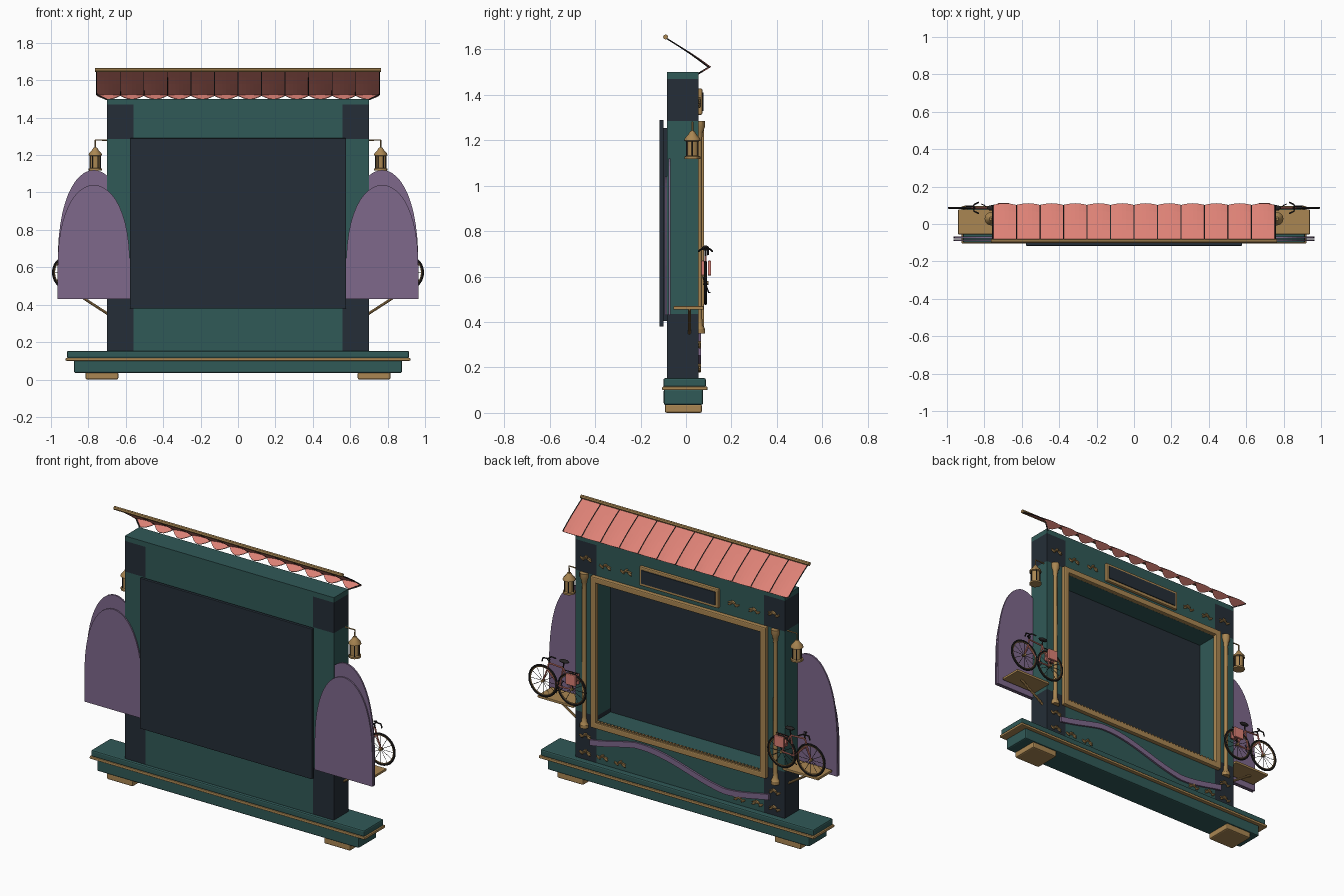
import bpy, bmesh
from math import sin, cos, pi, tau
from mathutils import Vector, Matrix

if "Cube" in bpy.data.objects:
    bpy.data.objects.remove(bpy.data.objects["Cube"])


def material(name, r, g, b):
    m = bpy.data.materials.new(name)
    m.use_nodes = True
    m.diffuse_color = (r, g, b, 1)
    m.node_tree.nodes["Principled BSDF"].inputs["Base Color"].default_value = (r, g, b, 1)
    return m


GREEN = material("deep green", .03, .1, .095)
DARK = material("dark slate", .018, .027, .038)
GOLD = material("antique gold", .4, .24, .085)
SALMON = material("salmon", .72, .22, .18)
PURPLE = material("dusty purple", .21, .14, .26)
BLACK = material("tyre black", .02, .018, .018)


def finish(name, bm, mat, smooth=False):
    bmesh.ops.recalc_face_normals(bm, faces=bm.faces)
    me = bpy.data.meshes.new(name)
    bm.to_mesh(me)
    bm.free()
    me.materials.append(mat)
    ob = bpy.data.objects.new(name, me)
    bpy.context.collection.objects.link(ob)
    if smooth:
        bpy.context.view_layer.objects.active = ob
        bpy.ops.object.select_all(action='DESELECT')
        ob.select_set(True)
        bpy.ops.object.shade_smooth_by_angle()
    return ob


def add_box(bm, xs, ys, zs):
    centre = Vector((sum(xs), sum(ys), sum(zs))) / 2
    size = [abs(a[1] - a[0]) for a in (xs, ys, zs)]
    bmesh.ops.create_cube(bm, size=1, matrix=Matrix.Translation(centre) @ Matrix.Diagonal((*size, 1)))


def box(name, xs, ys, zs, mat, bevel=0):
    bm = bmesh.new()
    add_box(bm, xs, ys, zs)
    if bevel:
        bmesh.ops.bevel(bm, geom=bm.edges[:], offset=bevel, segments=2, affect='EDGES', profile=.5)
    return finish(name, bm, mat)


def slab(name, outline, y0, y1, mat):
    """Extrude an x-z outline through a depth."""
    bm = bmesh.new()
    face = bm.faces.new([bm.verts.new((x, y0, z)) for x, z in outline])
    ext = bmesh.ops.extrude_face_region(bm, geom=[face])
    bmesh.ops.translate(bm, vec=(0, y1 - y0, 0),
                        verts=[v for v in ext["geom"] if isinstance(v, bmesh.types.BMVert)])
    return finish(name, bm, mat)


def tube(name, paths, r, mat, closed=False, sides=2):
    """One mesh of round bars along one or more paths."""
    cu = bpy.data.curves.new(name, 'CURVE')
    cu.dimensions = '3D'
    cu.bevel_depth, cu.bevel_resolution, cu.use_fill_caps = r, sides, True
    for pts in paths:
        sp = cu.splines.new('POLY')
        sp.points.add(len(pts) - 1)
        for p, q in zip(sp.points, pts):
            p.co = (*q, 1)
        sp.use_cyclic_u = closed
    tmp = bpy.data.objects.new(name + "_path", cu)
    bm = bmesh.new()
    me = bpy.data.meshes.new_from_object(tmp)
    bm.from_mesh(me)
    bpy.data.objects.remove(tmp)
    bpy.data.meshes.remove(me)
    return finish(name, bm, mat, True)


def lathe(name, profile, x, y, mat, steps=12):
    bm = bmesh.new()
    vs = [bm.verts.new((x + r, y, z)) for r, z in profile]
    es = [bm.edges.new(p) for p in zip(vs, vs[1:])]
    bmesh.ops.spin(bm, geom=vs + es, cent=(x, y, 0), axis=(0, 0, 1), angle=tau, steps=steps)
    bmesh.ops.remove_doubles(bm, verts=bm.verts, dist=.0002)
    return finish(name, bm, mat, True)


# Stepped base
box("base_lower", (-.877, .877), (-.098, .075), (.035, .105), GREEN, .008)
box("base_gold_strip", (-.922, .922), (-.105, .095), (.1, .116), GOLD, .005)
box("base_upper", (-.915, .915), (-.1, .088), (.114, .153), GREEN, .008)

# Frame body with a deep central opening
YB = (-.083, .055)
box("lower_beam", (-.56, .56), YB, (.15, .41), GREEN)
box("upper_beam", (-.56, .56), YB, (1.25, 1.5), GREEN)
box("back_panel", (-.577, .577), (-.117, -.098), (.38, 1.29), DARK, .003)
box("inner_screen", (-.56, .56), (-.1, -.078), (.405, 1.255), DARK)

# Gilt moulding around the opening
for s in (-1, 1):
    box("frame_side", (s * .55, s * .588), (.05, .08), (.37, 1.285), GOLD, .006)
for z in (.37, 1.25):
    box("frame_rail", (-.588, .588), (.05, .08), (z, z + .036), GOLD, .006)
bm = bmesh.new()
for i in range(48):
    x = -.54 + i * 1.08 / 47
    add_box(bm, (x - .006, x + .006), (.057, .075), (.404, .414))
finish("frame_beads", bm, GOLD)

# Name plaque
box("plaque_border", (-.265, .265), (.05, .072), (1.312, 1.428), GOLD, .006)
box("plaque_field", (-.247, .247), (.06, .077), (1.33, 1.41), DARK)

# Wavy ribbon on the lower beam
N = 36
xs = [.6 - 1.2 * i / N for i in range(N + 1)]
wave = [(x, .272 + .062 * sin(4.9 * (x + .06)) * (1 - .55 * max(0, abs(x) - .3) / .3)) for x in xs]
slab("ribbon", [(x, z + .017) for x, z in wave] + [(x, z - .017) for x, z in wave[::-1]], .05, .066, PURPLE)


def sprig(name, x, z, s):
    """A stem with three small leaves."""
    tube(name + "_stem", [[(x + s * (t - 2) * .018, .06, z + .006 * sin(t * 1.6)) for t in range(5)]], .004, GOLD)
    bm = bmesh.new()
    for k in (-1, 0, 1):
        m = (Matrix.Translation((x + s * k * .024, .06, z + .008 * (-1) ** k))
             @ Matrix.Rotation(s * .5 * (-1) ** k, 4, 'Y') @ Matrix.Diagonal((.017, .008, .007, 1)))
        bmesh.ops.create_icosphere(bm, subdivisions=1, radius=1, matrix=m)
    finish(name + "_leaves", bm, GOLD)


def hill(top, z0=.43):
    """Half of a rounded hill flat, inner edge to outer edge."""
    pts = [(.577, z0)]
    for i in range(25):
        a = pi * i / 24
        x = .771 - .194 * cos(a)
        pts.append((x, z0 + (top - z0) * (.18 + .82 * sin(a) ** .75 if 0 < i < 24 else .1)))
    return pts + [(.965, z0)]


def bicycle(s):
    Y, Z, R = .086, .572, .092
    rear, front, crank = (.703, Z), (.897, Z), (.785, Z - .005)
    seat, head, fork = (.762, .685), (.858, .69), (.868, .65)
    P = lambda p, y=Y: (s * p[0], y, p[1])
    ring = lambda c, r, n=28: [P((c[0] + r * cos(tau * i / n), c[1] + r * sin(tau * i / n))) for i in range(n)]
    tube("bike_tyres", [ring(rear, R), ring(front, R)], .006, BLACK, True)
    tube("bike_rims", [ring(rear, R - .008), ring(front, R - .008)], .003, GOLD, True, 1)
    spokes = [[P(c), P((c[0] + (R - .008) * cos(tau * i / 12), c[1] + (R - .008) * sin(tau * i / 12)))]
              for c in (rear, front) for i in range(12)]
    tube("bike_spokes", spokes, .0014, BLACK, False, 0)
    tube("bike_hubs", [[P(c, Y - .012), P(c, Y + .012)] for c in (rear, front)], .008, GOLD)
    tube("bike_frame", [[P(a), P(b)] for a, b in (
        (rear, crank), (rear, seat), (crank, seat), (crank, fork), (seat, head), (head, fork), (fork, front))],
        .0048, SALMON)
    tube("bike_crank", [ring(crank, .018, 14)], .003, BLACK, True)
    tube("bike_pedals", [[P(crank), P((.8, .53), Y + .014), P((.815, .53), Y + .02)],
                         [P(crank), P((.77, .6), Y - .012)]], .003, BLACK)
    tube("bike_handlebar", [[P(head), P((.852, .715))],
                            [P((.83, .712), Y - .03), P((.855, .722), Y - .018), P((.858, .718)),
                             P((.855, .722), Y + .018), P((.83, .712), Y + .03)],
                            [P((.858, .72), Y + .01), P((.89, .718), Y + .01), P((.897, .695), Y + .01)]],
         .0042, BLACK)
    tube("bike_seat_post", [[P(seat), P((.757, .72))]], .004, BLACK)
    bm = bmesh.new()
    bmesh.ops.create_icosphere(bm, subdivisions=2, radius=1, matrix=Matrix.Translation(P((.755, .727)))
                               @ Matrix.Diagonal((.032, .016, .01, 1)))
    finish("bike_saddle", bm, BLACK, True)
    tube("bike_rack", [[P((.755, .675)), P((.665, .675))], [P((.68, .675)), P(rear)]], .003, BLACK)
    for y in (.066, .096):
        box("bike_pannier", (s * .665, s * .73), (y, y + .015), (.605, .67), SALMON, .004)


for s in (-1, 1):
    box("foot", (s * .64, s * .815), (-.093, .07), (0, .04), GOLD, .008)

    # Side posts with dark end blocks
    for name, z0, z1, mat in (("post_foot", .15, .435, DARK), ("post_middle", .435, 1.285, GREEN),
                              ("post_head", 1.285, 1.47, DARK), ("post_cap", 1.47, 1.5, GREEN)):
        box(name, (s * .56, s * .7), YB, (z0, z1), mat)

    # Slim column beside the moulding
    lathe("column", [(0, .35), (.026, .35), (.026, .37), (.016, .385), (.013, .42), (.012, 1.2),
                     (.016, 1.235), (.026, 1.26), (.026, 1.285), (0, 1.285)], s * .64, .058, GOLD)

    # Sprigs
    for x, z in ((.36, 1.365), (.5, 1.36), (.63, 1.375), (.4, .195), (.52, .2), (.635, .3), (.635, .2)):
        sprig("sprig", s * x, z, s)

    # Painted hill flats, the taller one behind
    slab("tall_hill", [(s * x, z) for x, z in hill(1.12)], -.078, -.068, PURPLE)
    slab("short_hill", [(s * x, z) for x, z in hill(1.04)], -.092, -.084, PURPLE)

    # Hanging lantern
    lx, ly = s * .763, .028
    tube("lantern_arm", [[(s * .69, ly, 1.28), (lx, ly, 1.28), (lx, ly, 1.22)]], .004, GOLD)
    lathe("lantern", [(0, 1.118), (.035, 1.118), (.035, 1.128), (.027, 1.132), (.027, 1.195), (.036, 1.198),
                      (.034, 1.208), (.018, 1.226), (.01, 1.24), (0, 1.24)], lx, ly, GOLD)
    tube("lantern_bars", [[(lx + .028 * cos(a), ly + .028 * sin(a), z) for z in (1.125, 1.2)]
                          for a in [tau * i / 6 for i in range(6)]], .003, BLACK)

    # Bracketed shelf and bicycle
    box("shelf", (s * .7, s * .94), (-.055, .078), (.455, .47), GOLD, .003)
    tube("shelf_brace", [[(s * .695, .015, .35), (s * .86, .015, .457)]], .007, GOLD)
    bicycle(s)

    # Awning strut
    tube("awning_strut", [[(s * .69, .052, 1.492), (s * .752, .1, 1.521)]], .004, BLACK)

# Awning of twelve panels with a scalloped eave
PROFILE = ((-.09, 1.65), (-.035, 1.616), (.018, 1.581), (.062, 1.549), (.1, 1.52))
PANELS, SUB, HALF = 12, 6, .755
W = 2 * HALF / PANELS
bm = bmesh.new()
grid = []
for i in range(PANELS * SUB + 1):
    bulge = sin(pi * (i % SUB) / SUB)
    col = [bm.verts.new((-HALF + i * W / SUB, y + .009 * bulge * k / 4, z + .003 * bulge * k / 4))
           for k, (y, z) in enumerate(PROFILE)]
    # folded lip under the eave
    col.append(bm.verts.new((col[0].co.x, .099 - .036 * bulge, 1.518 - .02 * bulge)))
    grid.append(col)
for a, b in zip(grid, grid[1:]):
    for k in range(len(PROFILE)):
        bm.faces.new((a[k], b[k], b[k + 1], a[k + 1]))
bmesh.ops.remove_doubles(bm, verts=bm.verts, dist=.0001)
awning = finish("awning", bm, SALMON)
mod = awning.modifiers.new("thickness", 'SOLIDIFY')
mod.thickness = .004
mod.offset = 0
tube("awning_seams", [[(-HALF + i * W, y, z + .001) for y, z in PROFILE] for i in range(PANELS + 1)],
     .0035, BLACK, False, 1)
tube("ridge_rod", [[(-.765, -.09, 1.655), (.765, -.09, 1.655)]], .011, GOLD)
